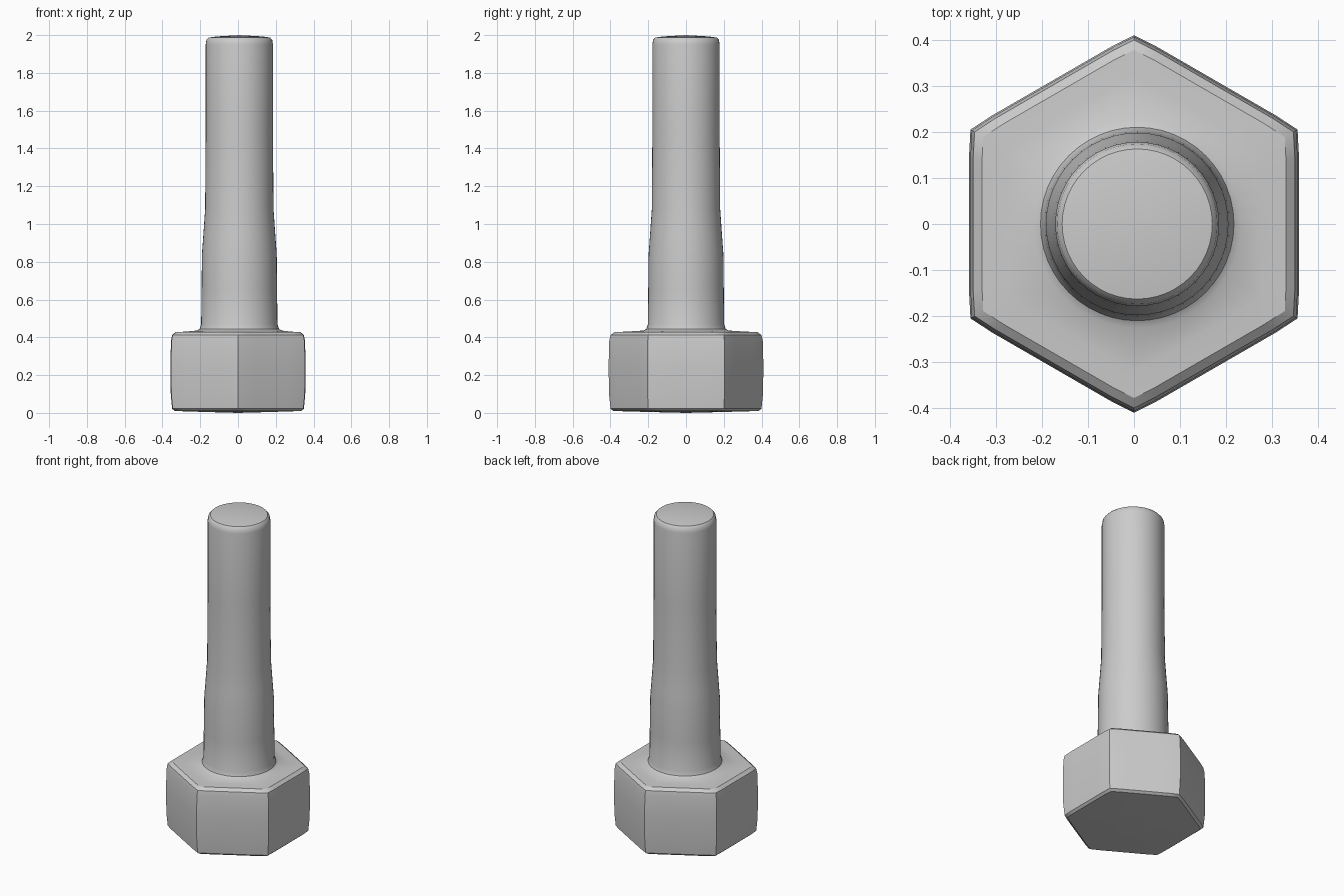
import bpy, bmesh
from math import cos, sin, pi, radians

if "Cube" in bpy.data.objects:
    bpy.data.objects.remove(bpy.data.objects["Cube"])

SEGMENTS = 48


def hex_radius(angle, apothem):
    """Distance from the axis to a hexagon with corners on the y axis."""
    local = (angle + pi / 6) % (pi / 3) - pi / 6
    return min(apothem / cos(local), apothem * 1.145)


def add_ring(bm, x, z, size, is_hex):
    verts = []
    for i in range(SEGMENTS):
        a = 2 * pi * i / SEGMENTS
        r = hex_radius(a, size) if is_hex else size
        verts.append(bm.verts.new((x + r * cos(a), r * sin(a), z)))
    return verts


# Hexagonal head rings: (height, apothem)
head = [(0.005, 0.18), (0.01, 0.335), (0.022, 0.349), (0.1, 0.356),
        (0.25, 0.358), (0.38, 0.355), (0.412, 0.349), (0.428, 0.33), (0.43, 0.28)]
# Round shank rings: (height, radius)
shank = [(0.436, 0.225), (0.445, 0.21), (0.47, 0.202), (0.65, 0.2), (0.84, 0.198),
         (0.95, 0.19), (1.08, 0.181), (1.5, 0.178), (1.95, 0.178),
         (1.975, 0.174), (1.987, 0.163), (1.993, 0.12)]

bm = bmesh.new()
rings = [add_ring(bm, 0, z, s, True) for z, s in head]
rings += [add_ring(bm, 0.007, z, s, False) for z, s in shank]
for low, high in zip(rings, rings[1:]):
    for i in range(SEGMENTS):
        j = (i + 1) % SEGMENTS
        bm.faces.new((low[i], low[j], high[j], high[i]))

# Slightly domed tip and closed underside
for ring, point in ((rings[0], (0, 0, 0)), (rings[-1], (0.007, 0, 2.0))):
    centre = bm.verts.new(point)
    for i in range(SEGMENTS):
        bm.faces.new((ring[i], ring[(i + 1) % SEGMENTS], centre))
bmesh.ops.recalc_face_normals(bm, faces=bm.faces)

mesh = bpy.data.meshes.new("hex_bolt")
bm.to_mesh(mesh)
bm.free()
bolt = bpy.data.objects.new("hex_bolt", mesh)
bpy.context.collection.objects.link(bolt)
bpy.context.view_layer.objects.active = bolt
bolt.select_set(True)
bpy.ops.object.shade_smooth_by_angle(angle=radians(35))
